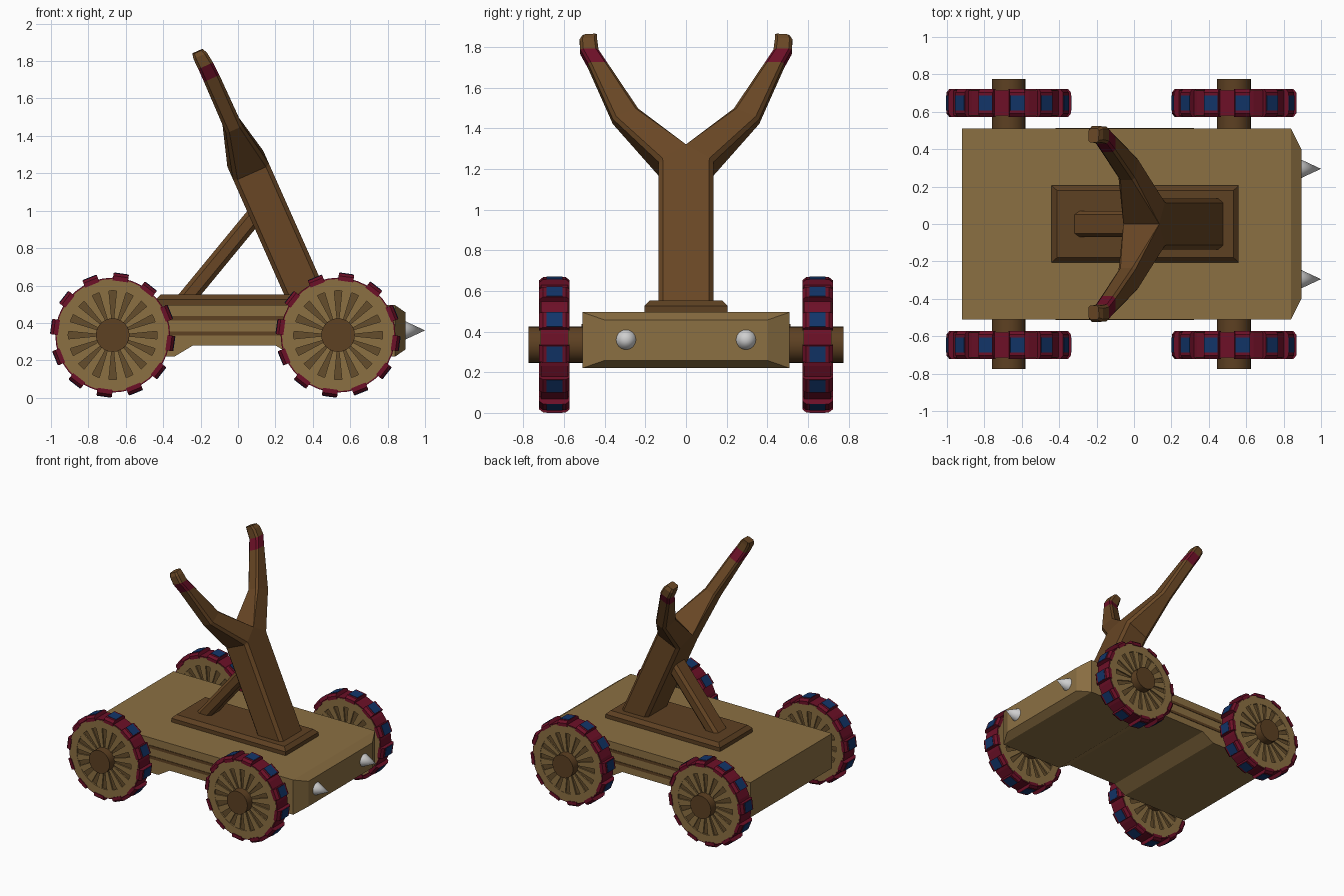
import bpy, bmesh, math
from mathutils import Vector, Matrix

if "Cube" in bpy.data.objects:
    bpy.data.objects.remove(bpy.data.objects["Cube"])


def material(name, rgb):
    m = bpy.data.materials.new(name)
    m.diffuse_color = (*rgb, 1)
    m.use_nodes = True
    m.node_tree.nodes["Principled BSDF"].inputs["Base Color"].default_value = m.diffuse_color
    return m


LIGHT = material("light_wood", (0.26, 0.16, 0.055))
BROWN = material("brown_wood", (0.14, 0.062, 0.018))
DARK = material("dark_wood", (0.11, 0.052, 0.016))
GROOVE = material("groove_wood", (0.13, 0.075, 0.025))
RED = material("tread_red", (0.15, 0.005, 0.02))
BLUE = material("stud_blue", (0.006, 0.035, 0.14))
STEEL = material("spike_grey", (0.62, 0.62, 0.62))


def loft(bm, rings, mats=0, cyclic=False):
    """Skin a list of equal-length point rings; cap the ends unless cyclic."""
    vs = [[bm.verts.new(p) for p in r] for r in rings]
    n, count = len(rings[0]), len(rings)
    for i in range(count if cyclic else count - 1):
        a, b = vs[i], vs[(i + 1) % count]
        for k in range(n):
            f = bm.faces.new((a[k], a[(k + 1) % n], b[(k + 1) % n], b[k]))
            f.material_index = mats[i] if isinstance(mats, list) else mats
    if not cyclic:
        for ring, m in ((vs[0], 0), (vs[-1], -1)):
            bm.faces.new(ring).material_index = mats[m] if isinstance(mats, list) else mats


def finish(bm, name, mats, loc=(0, 0, 0), smooth=False):
    bmesh.ops.remove_doubles(bm, verts=bm.verts, dist=1e-5)
    bmesh.ops.recalc_face_normals(bm, faces=bm.faces)
    me = bpy.data.meshes.new(name)
    bm.to_mesh(me)
    bm.free()
    for m in mats:
        me.materials.append(m)
    ob = bpy.data.objects.new(name, me)
    ob.location = loc
    bpy.context.collection.objects.link(ob)
    if smooth:
        bpy.ops.object.select_all(action='DESELECT')
        ob.select_set(True)
        bpy.context.view_layer.objects.active = ob
        bpy.ops.object.shade_smooth_by_angle(angle=math.radians(35))
    return ob


def rect(x0, x1, y0, y1, z):
    return [(x0, y0, z), (x1, y0, z), (x1, y1, z), (x0, y1, z)]


def cone(name, r1, r2, depth, loc, rot, mat, sides=24):
    bm = bmesh.new()
    bmesh.ops.create_cone(bm, cap_ends=True, segments=sides, radius1=r1, radius2=r2,
                          depth=depth, matrix=rot)
    return finish(bm, name, [mat], loc, True)


# wagon bed: side profile with raised belly and a bevelled nose
profile = [(-.92, .22), (-.34, .22), (-.24, .28), (.2, .28), (.3, .22), (.84, .22),
           (.895, .258), (.895, .457), (.84, .495), (-.92, .495)]
bm = bmesh.new()
sides = [[bm.verts.new((x, s * (.40 if x > .85 else .51), z)) for x, z in profile]
         for s in (-1, 1)]
for k in range(10):
    j = (k + 1) % 10
    bm.faces.new((sides[0][k], sides[0][j], sides[1][j], sides[1][k]))
for v in sides:
    bm.faces.new(v[:6] + v[8:])
    bm.faces.new(v[5:9])
finish(bm, "wagon_bed", [LIGHT])

# dark plank lines on both sides of the bed
bm = bmesh.new()
for s in (-1, 1):
    for z in (.425, .343):
        loft(bm, [rect(-.42, .32, s * .505, s * .514, z - .011),
                  rect(-.42, .32, s * .505, s * .514, z + .011)])
finish(bm, "plank_lines", [DARK])

# mounting plate with sloped edge
bm = bmesh.new()
loft(bm, [rect(-.44, .56, -.205, .205, .48), rect(-.44, .56, -.205, .205, .525),
          rect(-.412, .532, -.18, .18, .552)])
finish(bm, "mount_plate", [DARK])

# forked mast: half is lofted in the leaning frame (n forward, y, s along), then mirrored
N, S, O = Vector((.914, 0, .406)), Vector((-.406, 0, .914)), Vector((.039, 0, 1.278))


def mast_ring(yi, si, yo, so, half, nc, c_in, c_out):
    corners = [(yi, si, nc + half), (yo, so, nc + half), (yo, so, nc - half), (yi, si, nc - half)]
    pts = [O + N * n + S * s + Vector((0, y, 0)) for y, s, n in corners]
    ring = []
    for k, c in enumerate((c_in, c_out, c_out, c_in)):
        p = pts[k]
        for q in (pts[k - 1], pts[(k + 1) % 4]):
            ring.append(p + (q - p).normalized() * c)
    return ring


rings = [mast_ring(*a) for a in (
    (0, -.85, .135, -.85, .105, 0, 0, .022),
    (0, -.09, .135, -.09, .105, 0, 0, .022),
    (0, 0, .135, -.085, .105, 0, 0, .022),
    (.235, .22, .36, .165, .048, .01, .014, .018),
    (.385, .465, .482, .465, .045, .01, .014, .014),
    (.430, .54, .520, .54, .043, .008, .014, .014),
    (.437, .60, .523, .60, .040, .003, .014, .014),
    (.437, .63, .510, .625, .030, .0, .01, .01))]
bm = bmesh.new()
loft(bm, rings, [0, 0, 0, 0, 1, 0, 0])
bmesh.ops.remove_doubles(bm, verts=bm.verts, dist=1e-5)
bmesh.ops.delete(bm, geom=[f for f in bm.faces if all(abs(v.co.y) < 1e-4 for v in f.verts)],
                 context='FACES')
mast = finish(bm, "forked_mast", [BROWN, RED])
mirror = mast.modifiers.new("mirror", 'MIRROR')
mirror.use_axis = (False, True, False)

# rear brace, a chamfered beam leaning into the mast
bm = bmesh.new()
a, b = Vector((-.30, 0, .50)), Vector((.12, 0, 1.01))
side = (b - a).normalized().cross(Vector((0, 1, 0)))
octagon = [(-.07, -.025), (-.05, -.047), (.05, -.047), (.07, -.025),
           (.07, .025), (.05, .047), (-.05, .047), (-.07, .025)]
loft(bm, [[p + Vector((0, y, 0)) + side * t for y, t in octagon] for p in (a, b)])
finish(bm, "rear_brace", [BROWN])

# nose spikes
for s, label in ((-1, "right"), (1, "left")):
    cone("nose_spike_" + label, .05, 0, .108, (.946, s * .295, .36),
         Matrix.Rotation(math.pi / 2, 4, 'Y'), STEEL)


def polar(r, y, ang, t=0):
    """Point at radius r and tangential offset t around the y axis."""
    c, s = math.cos(ang), math.sin(ang)
    return (r * c - t * s, y, r * s + t * c)


def lathe(bm, prof, n, mat):
    loft(bm, [[polar(r, y, 2 * math.pi * k / n) for r, y in prof] for k in range(n)], mat, True)


def wheel(name, x, y):
    bm = bmesh.new()
    # rim, recessed core and red tyre band
    lathe(bm, [(.238, -.069), (.300, -.069), (.300, .069), (.238, .069)], 36, 0)
    lathe(bm, [(.05, -.057), (.245, -.057), (.245, .057), (.05, .057)], 36, 1)
    lathe(bm, [(.29, -.066), (.307, -.066), (.307, .066), (.29, .066)], 36, 2)
    # tapered spokes, reaching both faces
    for k in range(16):
        ang = 2 * math.pi * (k + .5) / 16
        loft(bm, [[polar(r, yy, ang, t * w) for yy, t in
                   ((-.067, -1), (-.067, 1), (.067, 1), (.067, -1))]
                  for r, w in ((.07, .010), (.245, .027))], 0)
    # twelve chamfered lugs with blue studs
    lug = [(.29, -.075), (.315, -.075), (.330, -.056), (.330, .056), (.315, .075), (.29, .075)]
    for k in range(12):
        ang = math.radians(22 + 30 * k)
        loft(bm, [[polar(r, yy, ang, t) for r, yy in lug] for t in (-.041, .041)], 2)
        loft(bm, [[polar(r, yy, ang, t) for yy, t in
                   ((-.04, -.038), (-.04, .038), (.04, .038), (.04, -.038))]
                  for r in (.326, .333)], 3)
    finish(bm, name, [LIGHT, GROOVE, RED, BLUE], (x, y, .335))


# wheels and axles
for x, end in ((-.67, "rear"), (.535, "front")):
    cone(end + "_axle", .09, .09, 1.55, (x, 0, .335),
         Matrix.Rotation(math.pi / 2, 4, 'X'), DARK)
    for s, label in ((-1, "right"), (1, "left")):
        wheel(f"{end}_wheel_{label}", x, s * .647)
